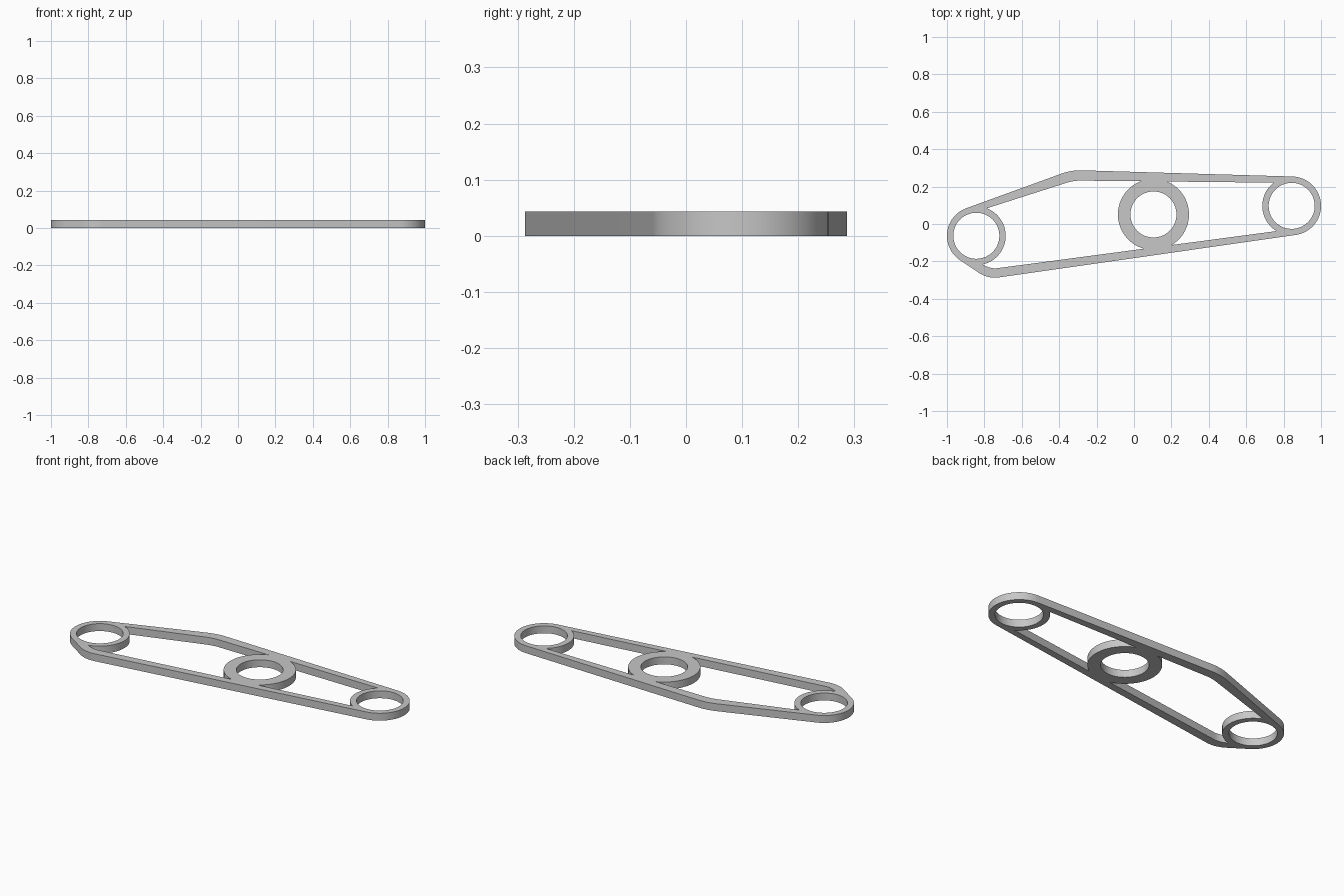
import bpy
import bmesh
import math
from mathutils import Vector
from mathutils.geometry import convex_hull_2d

cube = bpy.data.objects.get("Cube")
if cube:
    bpy.data.objects.remove(cube, do_unlink=True)

THICK = 0.043
LEFT, MIDDLE, RIGHT = (-0.843, -0.063), (0.104, 0.051), (0.843, 0.097)
TOP_BEND, LOW_BEND = (-0.286, -0.013), (-0.743, -0.13)
RING, HOLE = 0.157, 0.123

grey = bpy.data.materials.new("plain grey")
grey.use_nodes = True
colour = (0.57, 0.57, 0.57, 1)
grey.diffuse_color = colour
grey.node_tree.nodes["Principled BSDF"].inputs["Base Color"].default_value = colour


def arc(centre, radius, start=0, sweep=360, steps=96):
    angles = [math.radians(start + sweep * i / steps) for i in range(steps)]
    return [Vector((centre[0] + radius * math.cos(a),
                    centre[1] + radius * math.sin(a))) for a in angles]


def belt(end_radius, top_radius, low_radius):
    """Outline stretched around both end rings and the two rounded bends."""
    points = (arc(LEFT, end_radius) + arc(RIGHT, end_radius)
              + arc(TOP_BEND, top_radius, 60, 80, 40) + arc(LOW_BEND, low_radius))
    return [points[i] for i in convex_hull_2d(points)]


def prism(name, outline, low, high):
    bm = bmesh.new()
    face = bm.faces.new([bm.verts.new((p.x, p.y, low)) for p in outline])
    top = bmesh.ops.extrude_face_region(bm, geom=[face])["geom"]
    verts = [g for g in top if isinstance(g, bmesh.types.BMVert)]
    bmesh.ops.translate(bm, verts=verts, vec=(0, 0, high - low))
    bmesh.ops.recalc_face_normals(bm, faces=bm.faces)
    mesh = bpy.data.meshes.new(name)
    bm.to_mesh(mesh)
    bm.free()
    mesh.materials.append(grey)
    obj = bpy.data.objects.new(name, mesh)
    bpy.context.collection.objects.link(obj)
    return obj


def subtract(obj, cutter):
    mod = obj.modifiers.new("cut", "BOOLEAN")
    mod.operation = "DIFFERENCE"
    mod.solver = "EXACT"
    mod.object = cutter
    bpy.context.view_layer.objects.active = obj
    bpy.ops.object.modifier_apply(modifier=mod.name)
    bpy.data.objects.remove(cutter, do_unlink=True)


# Solid plate with rounded ends and bends
plate = prism("link_plate", belt(RING, 0.3, RING), 0, THICK)

# Open pocket inside the rim, leaving the three rings standing
pocket = prism("pocket_cutter", belt(HOLE, 0.245, 0.107), -0.1, 0.2)
for centre, radius in ((LEFT, RING), (MIDDLE, 0.19), (RIGHT, RING)):
    subtract(pocket, prism("ring_keeper", arc(centre, radius), -0.2, 0.3))
subtract(plate, pocket)

# Bores through the rings
for centre in (LEFT, MIDDLE, RIGHT):
    subtract(plate, prism("bore_cutter", arc(centre, HOLE), -0.1, 0.2))

bpy.ops.object.select_all(action="DESELECT")
plate.select_set(True)
bpy.context.view_layer.objects.active = plate
bpy.ops.object.shade_smooth_by_angle(angle=math.radians(30))
